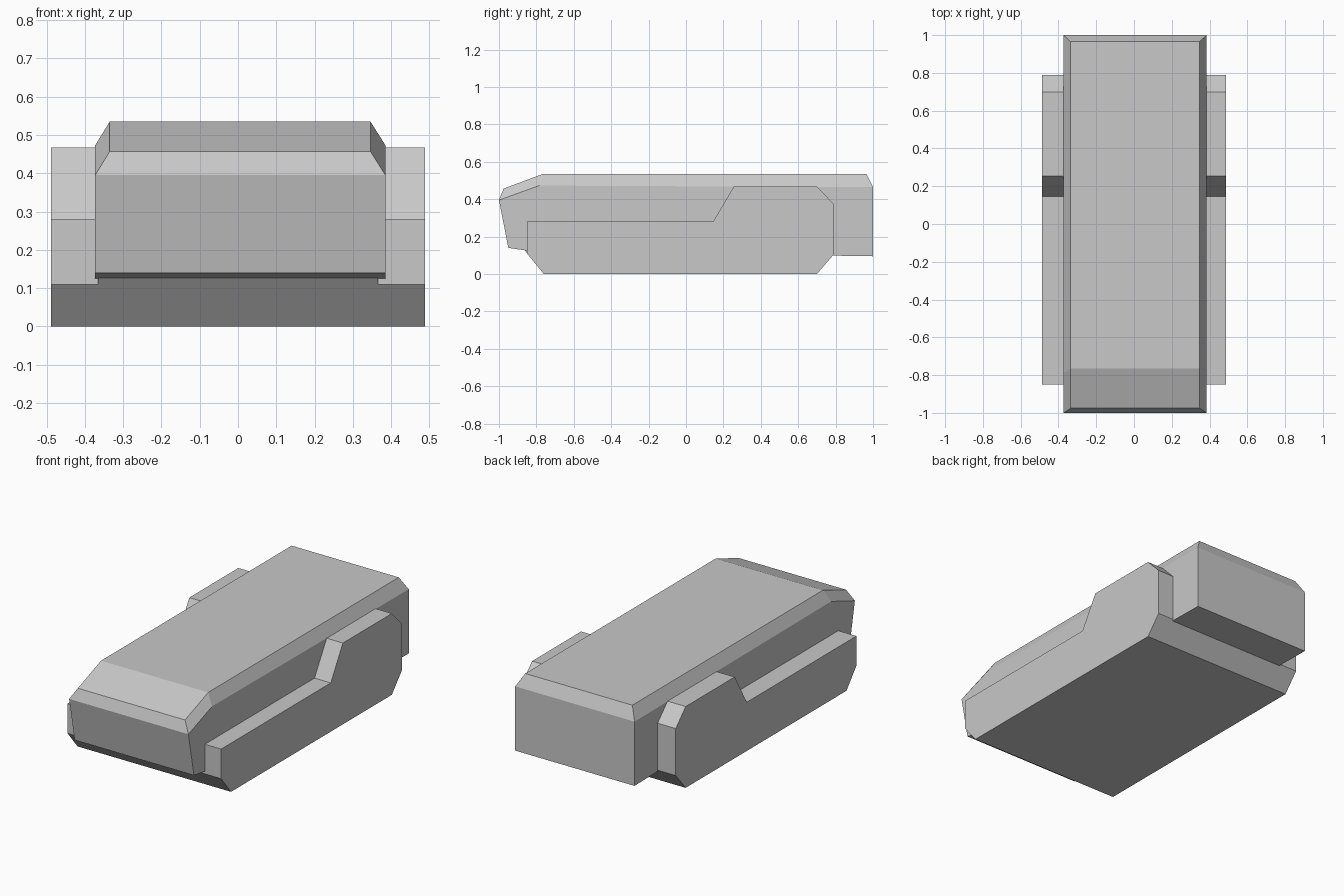
import bpy
import bmesh

default = bpy.data.objects.get("Cube")
if default:
    bpy.data.objects.remove(default, do_unlink=True)

TONE = 0.58
grey = bpy.data.materials.new("light_grey")
grey.use_nodes = True
grey.diffuse_color = (TONE, TONE, TONE, 1)
grey.node_tree.nodes["Principled BSDF"].inputs["Base Color"].default_value = (TONE, TONE, TONE, 1)


def finish(name, bm):
    bmesh.ops.recalc_face_normals(bm, faces=bm.faces)
    mesh = bpy.data.meshes.new(name)
    bm.to_mesh(mesh)
    bm.free()
    mesh.materials.append(grey)
    obj = bpy.data.objects.new(name, mesh)
    bpy.context.collection.objects.link(obj)
    return obj


def bridge(bm, left, right, closed=True):
    for i in range(len(left) if closed else len(left) - 1):
        j = (i + 1) % len(left)
        bm.faces.new((left[i], left[j], right[j], right[i]))


def extrude_profile(name, profile, x0, x1):
    bm = bmesh.new()
    left, right = [[bm.verts.new((x, y, z)) for y, z in profile] for x in (x0, x1)]
    bm.faces.new(left)
    bm.faces.new(right)
    bridge(bm, left, right)
    return finish(name, bm)


# Upper body: side walls, with a narrower roof line forming the chamfers
wall = [(-1, 0.395), (-0.785, 0.473), (1, 0.464), (1, 0.095), (-0.85, 0.125), (-0.95, 0.14)]
roof = [(-0.975, 0.457), (-0.765, 0.535), (0.965, 0.535)]
bm = bmesh.new()
walls = [[bm.verts.new((x, y, z)) for y, z in wall] for x in (-0.373, 0.385)]
roofs = [[bm.verts.new((x, y, z)) for y, z in roof] for x in (-0.335, 0.346)]
for w, r in zip(walls, roofs):
    bm.faces.new(w)
    bridge(bm, w[:3], r, closed=False)
bridge(bm, *roofs, closed=False)
bridge(bm, walls[0][2:], walls[1][2:], closed=False)
for end, top in ((0, 0), (2, 2)):
    bm.faces.new((walls[0][end], walls[1][end], roofs[1][top], roofs[0][top]))
bm.faces.new((walls[0][0], walls[0][-1], walls[1][-1], walls[1][0]))
finish("upper_body", bm)

# Stepped side pods
pod = [(-0.76, 0), (-0.85, 0.11), (-0.85, 0.28), (0.145, 0.28), (0.255, 0.467),
       (0.70, 0.467), (0.79, 0.375), (0.79, 0.105), (0.70, 0)]
for side, name in ((1, "left_pod"), (-1, "right_pod")):
    extrude_profile(name, pod, side * 0.365, side * 0.488)

# Lower hull between the pods
hull = [(-0.76, 0), (-0.865, 0.13), (0.79, 0.105), (0.70, 0)]
extrude_profile("lower_hull", hull, -0.365, 0.365)
